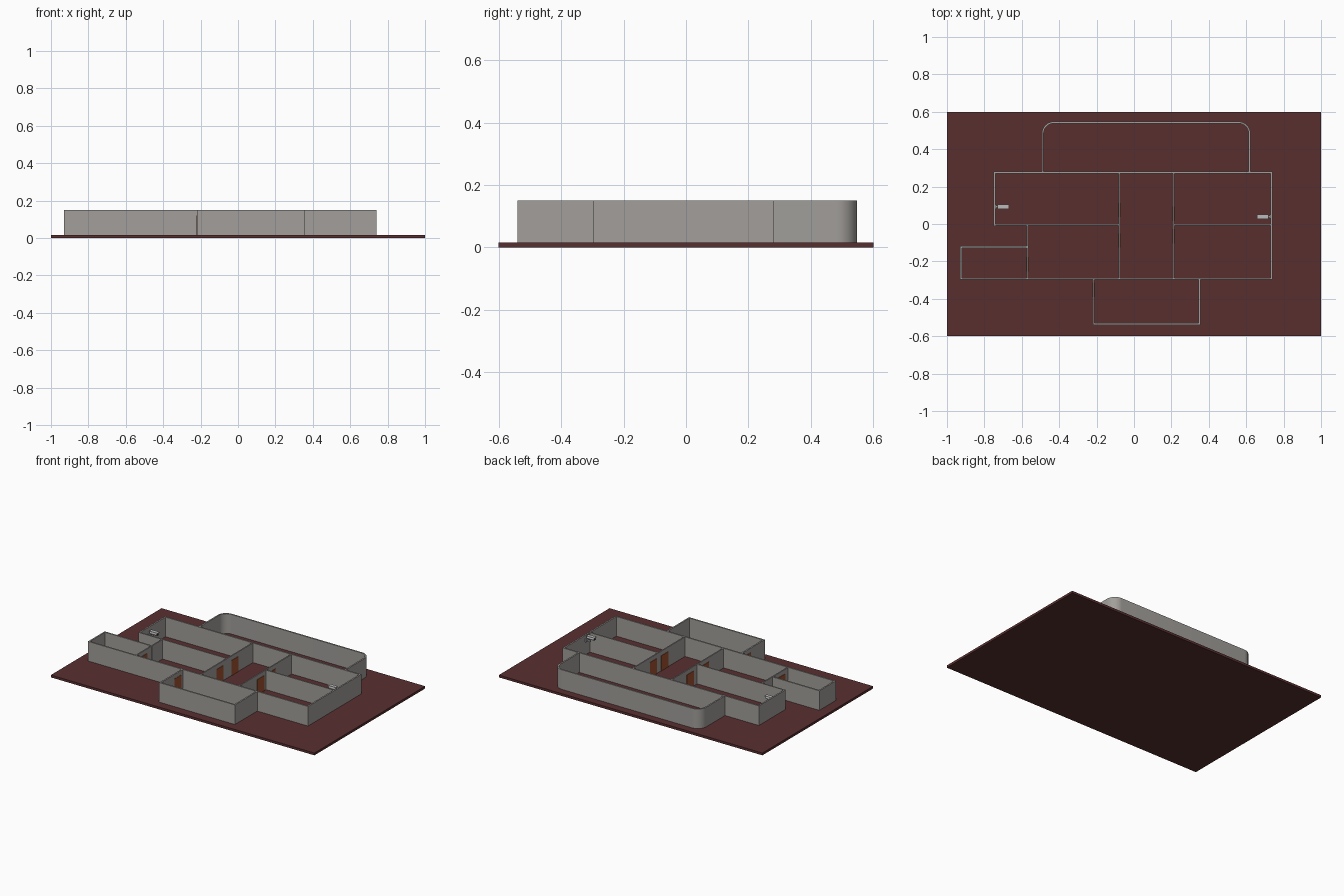
import bpy, bmesh, math
from mathutils import Matrix

if "Cube" in bpy.data.objects:
    bpy.data.objects.remove(bpy.data.objects["Cube"])


def mat(name, rgb):
    m = bpy.data.materials.new(name)
    m.diffuse_color = (*rgb, 1)
    m.use_nodes = True
    m.node_tree.nodes["Principled BSDF"].inputs["Base Color"].default_value = m.diffuse_color
    return m


MAROON = mat("maroon_floor", (0.10, 0.028, 0.028))
GREY = mat("wall_grey", (0.36, 0.345, 0.325))
WOOD = mat("door_wood", (0.36, 0.085, 0.03))
METAL = mat("camera_grey", (0.50, 0.50, 0.50))
DARK = mat("lens_dark", (0.03, 0.03, 0.03))

FLOOR, TOP, T = 0.016, 0.15, 0.01


def finish(name, bm, material):
    me = bpy.data.meshes.new(name)
    bmesh.ops.recalc_face_normals(bm, faces=bm.faces)
    bm.to_mesh(me)
    bm.free()
    me.materials.append(material)
    ob = bpy.data.objects.new(name, me)
    bpy.context.collection.objects.link(ob)
    return ob


def box(name, x0, x1, y0, y1, z0, z1, material):
    bm = bmesh.new()
    m = Matrix.Translation(((x0 + x1) / 2, (y0 + y1) / 2, (z0 + z1) / 2))
    m = m @ Matrix.Diagonal((x1 - x0, y1 - y0, z1 - z0, 1))
    bmesh.ops.create_cube(bm, size=1, matrix=m)
    return finish(name, bm, material)


def tube(name, x, y, z, radius, length, material):
    """Cylinder lying along x."""
    bm = bmesh.new()
    m = Matrix.Translation((x, y, z)) @ Matrix.Rotation(math.pi / 2, 4, 'Y')
    bmesh.ops.create_cone(bm, cap_ends=True, segments=20, radius1=radius,
                          radius2=radius, depth=length, matrix=m)
    for f in bm.faces:
        f.smooth = len(f.verts) == 4
    return finish(name, bm, material)


def wall(name, xa, ya, xb, yb, t=T):
    h = t / 2
    box(name, xa - h, xb + h, ya - h, yb + h, FLOOR - 0.004, TOP, GREY)


# Floor slab
box("floor_slab", -1, 1, -0.6, 0.6, 0, FLOOR, MAROON)

# Outer walls
wall("north_wall", -0.745, 0.276, 0.735, 0.276)
wall("northwest_wall", -0.745, -0.005, -0.745, 0.276)
wall("east_wall", 0.735, -0.293, 0.735, 0.276)
wall("south_wall", -0.925, -0.293, 0.735, -0.293)
wall("west_annex_wall", -0.925, -0.293, -0.925, -0.122)
wall("annex_north_wall", -0.925, -0.122, -0.57, -0.122)
wall("front_room_west_wall", -0.215, -0.535, -0.215, -0.293)
wall("front_room_east_wall", 0.35, -0.535, 0.35, -0.293)
wall("front_room_south_wall", -0.215, -0.535, 0.35, -0.535)

# Partition walls
P = 0.008
wall("west_cross_wall", -0.745, -0.005, -0.08, -0.005, P)
wall("east_cross_wall", 0.213, -0.005, 0.735, -0.005, P)
wall("hall_west_wall", -0.08, -0.293, -0.08, 0.276, P)
wall("hall_east_wall", 0.213, -0.293, 0.213, 0.276, P)
wall("annex_partition", -0.57, -0.293, -0.57, -0.005, P)

# Back terrace wall with two rounded corners
def terrace_path(inset):
    x0, x1, y1, r = -0.493 + inset, 0.623 - inset, 0.548 - inset, 0.065 - inset
    pts = [(x0, 0.276)]
    for cx, start in ((x0 + r, 180), (x1 - r, 90)):
        for i in range(11):
            a = math.radians(start - 9 * i)
            pts.append((cx + r * math.cos(a), y1 - r + r * math.sin(a)))
    return pts + [(x1, 0.276)]


bm = bmesh.new()
z0 = FLOOR - 0.004
rings = [[bm.verts.new((x, y, z)) for z in (z0, TOP)]
         + [bm.verts.new((u, v, z)) for z in (TOP, z0)]
         for (x, y), (u, v) in zip(terrace_path(0), terrace_path(T))]
for a, b in zip(rings, rings[1:]):
    for i in range(4):
        j = (i + 1) % 4
        f = bm.faces.new((a[i], a[j], b[j], b[i]))
        f.smooth = i in (0, 2)
bm.faces.new(rings[0])
bm.faces.new(rings[-1])
terrace = finish("terrace_wall", bm, GREY)
for e in terrace.data.edges:
    va, vb = (terrace.data.vertices[k].co for k in e.vertices)
    e.use_edge_sharp = abs(va.z - vb.z) < 1e-5

# Doors, each a thin slab showing on both sides of its wall
for name, x, y in (("hall_southwest_door", -0.08, -0.088),
                   ("hall_northwest_door", -0.08, 0.075),
                   ("hall_southeast_door", 0.213, -0.065),
                   ("hall_northeast_door", 0.213, 0.055),
                   ("annex_door", -0.57, -0.215),
                   ("front_room_door", -0.215, -0.352)):
    h = 0.0065
    box(name, x - h, x + h, y - 0.038, y + 0.038, FLOOR, 0.12, WOOD)

# Wall cameras: plate, arm, round body, hood and lens; s points into the room
for side, xw, y, z, s in (("west", -0.74, 0.092, 0.118, 1),
                          ("east", 0.73, 0.04, 0.138, -1)):
    def part(name, a, b, hy, za, zb):
        xa, xb = sorted((xw + s * a, xw + s * b))
        box(side + "_camera_" + name, xa, xb, y - hy, y + hy, z + za, z + zb, METAL)
    part("plate", 0, 0.005, 0.011, -0.034, -0.010)
    part("arm", 0.004, 0.036, 0.004, -0.026, -0.018)
    part("post", 0.028, 0.036, 0.004, -0.026, -0.006)
    part("hood", 0.010, 0.072, 0.012, 0.009, 0.013)
    tube(side + "_camera_body", xw + s * 0.038, y, z, 0.0105, 0.054, METAL)
    tube(side + "_camera_lens", xw + s * 0.066, y, z, 0.008, 0.004, DARK)
